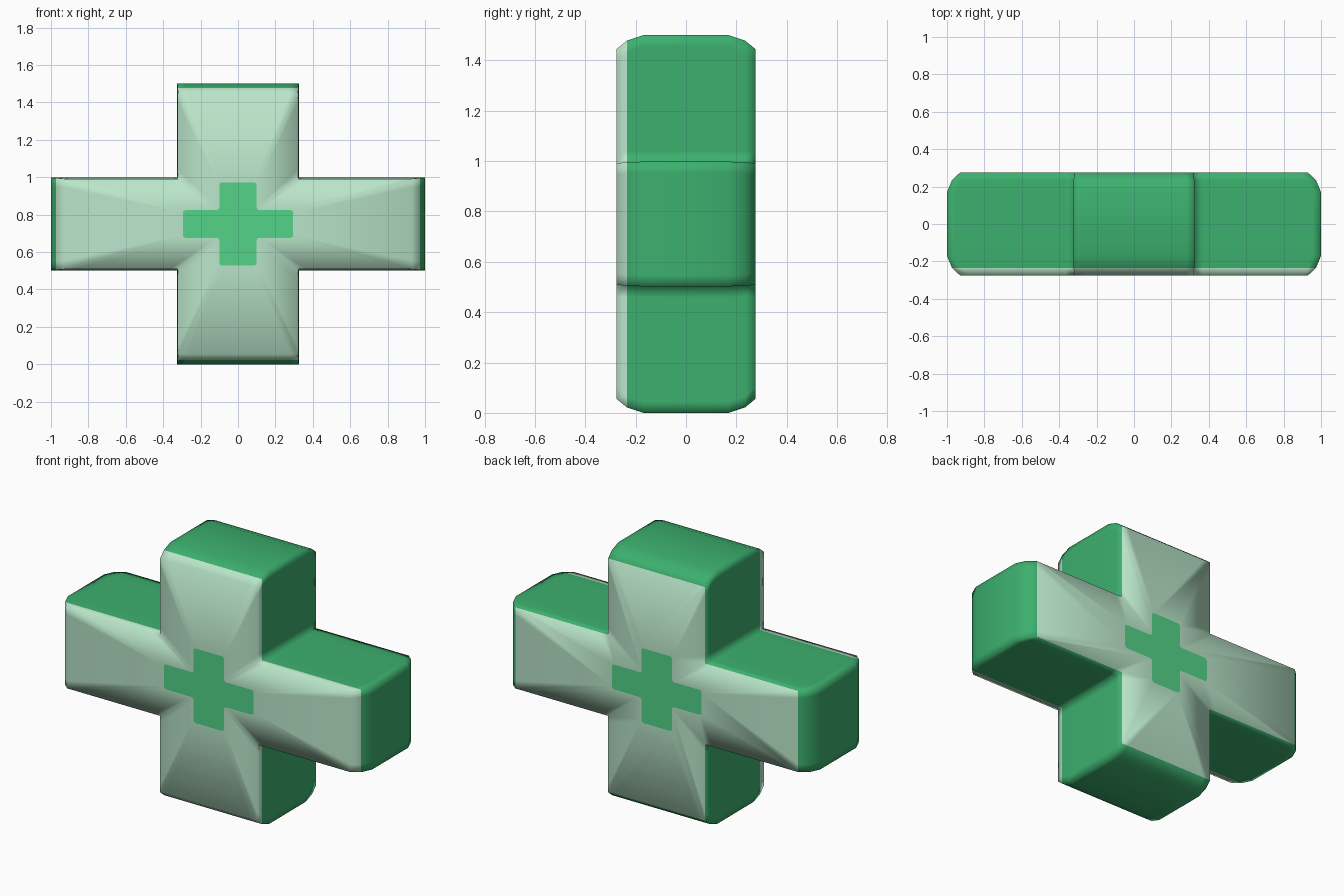
import bpy, bmesh
from mathutils import Vector

if "Cube" in bpy.data.objects:
    bpy.data.objects.remove(bpy.data.objects["Cube"])

ZC = 0.75


def material(name, rgb):
    m = bpy.data.materials.new(name)
    lin = [((c / 255 + 0.055) / 1.055) ** 2.4 for c in rgb]
    m.diffuse_color = (*lin, 1)
    m.use_nodes = True
    m.node_tree.nodes["Principled BSDF"].inputs["Base Color"].default_value = m.diffuse_color
    return m


def cross(a, b, w, h):
    """12 corners (x, z) of a plus sign: half length a, half height b,
    upright half width w, crossbar half height h."""
    return [Vector(p) for p in (
        (w, h), (w, b), (-w, b), (-w, h), (-a, h), (-a, -h),
        (-w, -h), (-w, -b), (w, -b), (w, -h), (a, -h), (a, h))]


def supported(pts, d):
    """Corner points plus holding points close to every corner."""
    out = []
    for i, p in enumerate(pts):
        q = pts[(i + 1) % 12]
        step = (q - p).normalized() * d
        out += [p, p + step, q - step]
    return out


def rounded(pts, r):
    """Each corner becomes a group of three points."""
    groups = []
    for i, p in enumerate(pts):
        a = p + (pts[i - 1] - p).normalized() * r
        b = p + (pts[(i + 1) % 12] - p).normalized() * r
        groups.append([a, (a + b) / 4 + p / 2, b])
    return groups


bm = bmesh.new()


def vert(p, y):
    return bm.verts.new((p.x, y, p.y + ZC))


def face(verts, mat, smooth=True):
    f = bm.faces.new(verts)
    f.material_index = mat
    f.smooth = smooth


# body sections from front to back, ends of the arms rounded off
full = (1.0, 0.75, 0.325, 0.2475)
mid = (0.973, 0.728, 0.323, 0.2455)
cap = (0.93, 0.695, 0.319, 0.241)
sections = [(-0.275, cap), (-0.235, mid), (-0.17, full),
            (0.17, full), (0.235, mid), (0.275, cap)]
rings = [[vert(p, y) for p in supported(cross(*s), 0.045)] for y, s in sections]

# side walls: the frontmost strip belongs to the pale front
for k in range(len(rings) - 1):
    for i in range(36):
        j = (i + 1) % 36
        face([rings[k][i], rings[k][j], rings[k + 1][j], rings[k + 1][i]],
             1 if k == 0 else 0)

# front and back caps, each with a small rounded cross set in
for ring, y in ((rings[0], -0.275), (rings[-1], 0.275)):
    groups = [[vert(p, y) for p in g]
              for g in rounded(cross(0.295, 0.222, 0.1, 0.074), 0.015)]
    face([v for g in groups for v in g], 2, False)
    for i, g in enumerate(groups):
        n = (i + 1) % 12
        o = ring[i * 3]
        face([o, ring[i * 3 + 1], ring[i * 3 + 2], ring[n * 3], groups[n][0], g[2]], 1)
        face([o, g[1], g[0]], 1)
        face([o, g[2], g[1]], 1)

bmesh.ops.recalc_face_normals(bm, faces=bm.faces)
mesh = bpy.data.meshes.new("cross_body")
bm.to_mesh(mesh)
bm.free()
mesh.materials.append(material("green", (60, 176, 110)))
mesh.materials.append(material("pale green", (186, 230, 202)))
mesh.materials.append(material("bright green", (84, 212, 136)))
obj = bpy.data.objects.new("cross_body", mesh)
bpy.context.collection.objects.link(obj)
